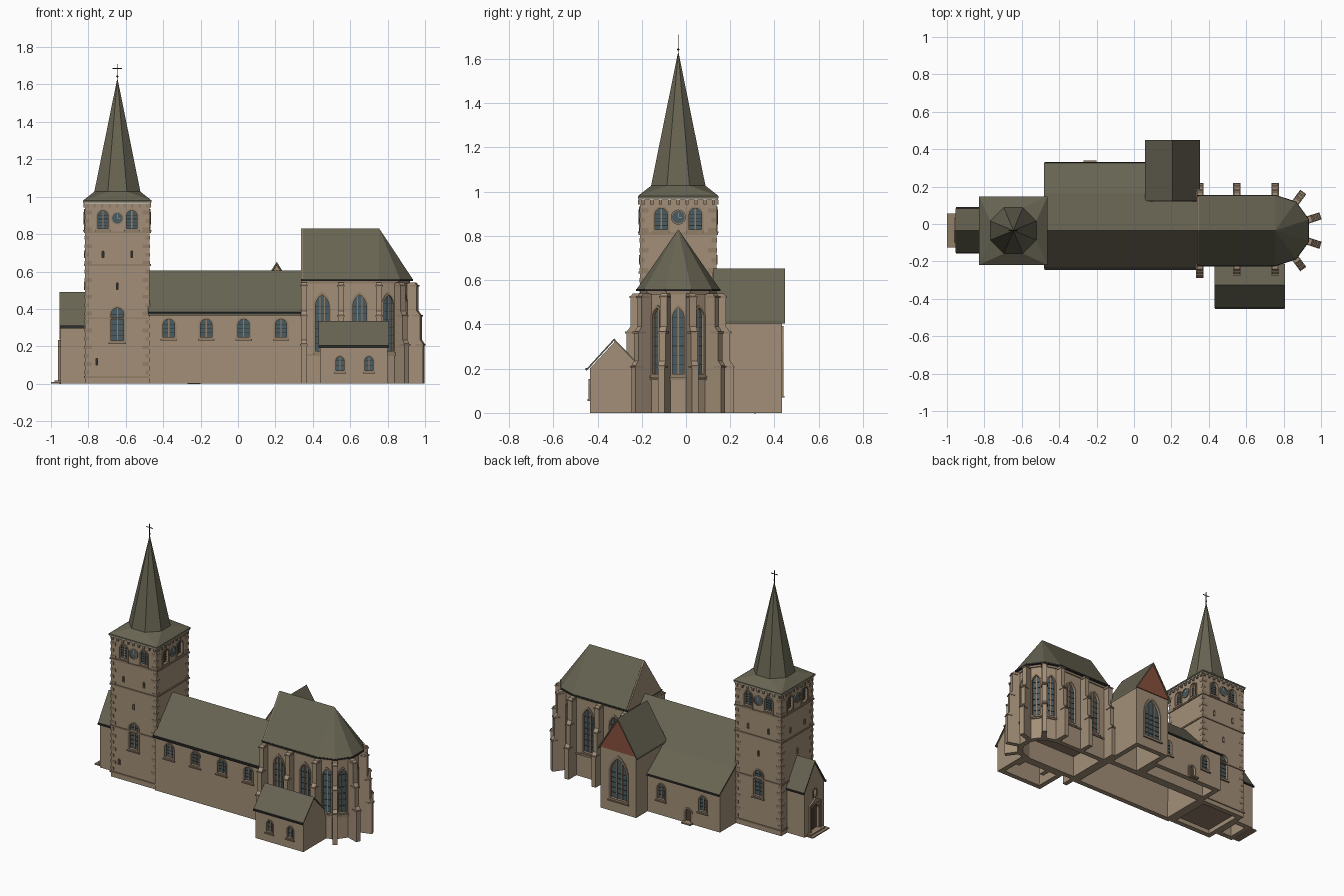
import bpy, bmesh, math
from mathutils import Vector

if "Cube" in bpy.data.objects:
    bpy.data.objects.remove(bpy.data.objects["Cube"])

def lin(r, g, b):
    return tuple((c / 255 / 12.92) if c < 11 else ((c / 255 + .055) / 1.055) ** 2.4 for c in (r, g, b)) + (1,)

MATS = {}
for name, rgb in {"wall_stone": (163, 143, 120), "trim_stone": (146, 126, 105), "roof_slate": (103, 100, 82),
                  "brick_red": (136, 80, 60), "glass_blue": (74, 92, 98), "iron_dark": (44, 46, 44),
                  "door_wood": (84, 68, 52), "pale_cornice": (190, 182, 168)}.items():
    MATS[name] = bpy.data.materials.new(name)
    MATS[name].diffuse_color = lin(*rgb)

CY = -0.035                      # common centre line of tower, nave and choir
TX = -0.645                      # tower centre
AX = 0.755                       # apse centre
PARTS, BODIES = {}, []

def part(name, mat):
    return PARTS.setdefault(name, (bmesh.new(), mat))[0]

def prism(bm, pts, vec, bottom=True):
    """Loop of points extruded along a vector; bottom=False leaves faces on the ground open."""
    a = [bm.verts.new(p) for p in pts]
    b = [bm.verts.new(Vector(p) + Vector(vec)) for p in pts]
    faces = [a, b[::-1]] + [[a[i - 1], a[i], b[i], b[i - 1]] for i in range(len(a))]
    for f in faces:
        if bottom or any(v.co.z > 1e-4 for v in f):
            bm.faces.new(f)

def box(bm, x0, x1, y0, y1, z0, z1):
    prism(bm, [(x0, y0, z0), (x1, y0, z0), (x1, y1, z0), (x0, y1, z0)], (0, 0, z1 - z0))

def hull(bm, pts):
    bmesh.ops.convex_hull(bm, input=[bm.verts.new(p) for p in pts])

def along(bm, axis, prof, a, b, bottom=True):
    if axis == 'x':
        prism(bm, [(a, t, z) for t, z in prof], (b - a, 0, 0), bottom)
    else:
        prism(bm, [(t, a, z) for t, z in prof], (0, b - a, 0), bottom)

def body(name, axis, prof, a, b):
    along(part(name, "wall_stone"), axis, prof, a, b, False)
    BODIES.append(name)

def slab(name, axis, line, a, b, th=0.014):
    along(part(name, "roof_slate"), axis, line + [(t, z - th) for t, z in line[::-1]], a, b)

def loc(F, u, v, d):
    x, y, z, a = F
    return Vector((x + d * math.cos(a) - u * math.sin(a), y + d * math.sin(a) + u * math.cos(a), z + v))

def arch(w, h, pointed, g=0, n=7):
    """Round or pointed opening outline, grown by g."""
    W, s = w / 2 + g, h - (.866 * w if pointed else w / 2)
    if pointed:
        arc = [(-W + 2 * W * math.cos(t), s + 2 * W * math.sin(t)) for t in (math.pi / 3 * i / n for i in range(n + 1))]
    else:
        arc = [(W * math.cos(t), s + W * math.sin(t)) for t in (math.pi / 2 * i / n for i in range(n + 1))]
    return [(-W, -g), (W, -g)] + arc + [(-u, v) for u, v in arc[-2::-1]]

def plate(bm, F, prof, d0, d1):
    prism(bm, [loc(F, u, v, d0) for u, v in prof], loc(F, 0, 0, d1) - loc(F, 0, 0, d0))

def ring(bm, F, outer, inner, d0, d1):
    L = [[bm.verts.new(loc(F, u, v, d)) for u, v in p] for p, d in
         ((outer, d0), (outer, d1), (inner, d1), (inner, d0))]
    for k in range(4):
        A, B = L[k], L[(k + 1) % 4]
        for i in range(len(A)):
            bm.faces.new((A[i - 1], A[i], B[i], B[i - 1]))

def rect(u0, u1, v0, v1):
    return [(u0, v0), (u1, v0), (u1, v1), (u0, v1)]

def window(owner, x, y, z, deg, w, h, pointed=False, mull=1, bars=2, g=0.01, fill="glass_blue"):
    """Recessed opening with pane, bars, surround and sill."""
    F = (x, y, z, math.radians(deg))
    plate(part("cutter", "wall_stone"), F, arch(w, h, pointed), -.018, .02)
    plate(part(owner + ("_glass" if fill == "glass_blue" else "_doors"), fill), F, arch(w, h, pointed), -.019, -.014)
    ring(part(owner + "_surrounds", "trim_stone"), F, arch(w, h, pointed, g), arch(w, h, pointed), -.004, .005)
    W, s = w / 2, h - (.866 * w if pointed else w / 2)
    for k in range(mull):
        u = -W + w * (k + 1) / (mull + 1)
        top = s + (math.sqrt(4 * W * W - (abs(u) + W) ** 2) if pointed else math.sqrt(W * W - u * u))
        plate(part(owner + "_mullions", "trim_stone"), F, rect(u - .003, u + .003, 0, top), -.015, -.009)
    for k in range(bars):
        v = s * (k + 1) / bars
        plate(part(owner + "_window_bars", "iron_dark"), F, rect(-W, W, v - .0015, v + .0015), -.015, -.011)
    if bars:
        plate(part(owner + "_sills", "trim_stone"), F, rect(-W - g - .004, W + g + .004, -g - .008, -g), -.004, .01)

# ---- tower ----
T = 0.173
body("tower_walls", 'x', [(CY - T, 0), (CY + T, 0), (CY + T, .968), (CY - T, .968)], TX - T, TX + T)
for i, z in enumerate((.03, .345, .63, .805)):
    e = T + .006
    box(part("tower_string_courses", "trim_stone"), TX - e, TX + e, CY - e, CY + e, z, z + .01)
e = T + .007
box(part("tower_cornice", "pale_cornice"), TX - e, TX + e, CY - e, CY + e, .962, .972)
for deg in (0, 90, 180, 270):
    a = math.radians(deg)
    F = (TX + T * math.cos(a), CY + T * math.sin(a), 0, a)
    at = lambda u: loc(F, u, 0, 0)[:2]
    for u in (-.077, .077):
        window("belfry", *at(u), .83, deg, .055, .095, False, 1, 4, .009)
        if deg:
            window("tower_slit", *at(u), .675, deg, .009, .035, False, 0, 0, .003, "iron_dark")
    if deg:
        window("tower_slit", *at(0), .505, deg, .009, .035, False, 0, 0, .003, "iron_dark")
    if deg in (90, 270):
        window("tower", *at(0), .23, deg, .066, .175, False, 1, 5)
    # clock, corbels and quoins on each side
    circ = lambda r: [(r * math.cos(t), .885 + r * math.sin(t)) for t in (math.tau * i / 20 for i in range(20))]
    plate(part("clock_dials", "glass_blue"), F, circ(.028), 0, .004)
    ring(part("clock_rims", "trim_stone"), F, circ(.034), circ(.028), 0, .007)
    plate(part("clock_hands", "pale_cornice"), F, rect(-.0015, .0015, .885, .907), .004, .006)
    plate(part("clock_hands", "pale_cornice"), F, rect(0, .016, .8835, .8865), .004, .006)
    for k in range(9):
        u = -.16 + .04 * k
        plate(part("tower_corbels", "trim_stone"), F, rect(u - .007, u + .007, .942, .962), 0, .008)
    for k in range(20):
        z, l = .05 + .045 * k, .022 + .016 * (k % 2)
        for s in (-1, 1):
            plate(part("tower_quoins", "trim_stone"), F, rect(min(s * T, s * (T - l)), max(s * T, s * (T - l)), z, z + .02), 0, .002)
window("tower_slit", TX - .11, CY - T, .10, 270, .01, .035, False, 0, 0, .003, "iron_dark")

# flared spire with finial cross
E, R8 = .183, .123 / math.cos(math.pi / 8)
octa = [(TX + R8 * math.cos(t), CY + R8 * math.sin(t), 1.027) for t in (math.pi / 8 + math.pi / 4 * i for i in range(8))]
eave = [(TX + sx * E, CY + sy * E, z) for sx in (-1, 1) for sy in (-1, 1) for z in (.97, .98)]
hull(part("spire_flare", "roof_slate"), eave + octa)
hull(part("spire", "roof_slate"), octa + [(TX, CY, 1.635)])
fin = part("finial_cross", "iron_dark")
box(fin, TX - .002, TX + .002, CY - .002, CY + .002, 1.61, 1.71)
box(fin, TX - .025, TX + .025, CY - .002, CY + .002, 1.683, 1.687)
hull(fin, [(TX + .007 * a, CY + .007 * b, 1.643 + .008 * c) for a, b, c in
           ((1, 0, 0), (-1, 0, 0), (0, 1, 0), (0, -1, 0), (0, 0, 1), (0, 0, -1))])

# ---- west porch ----
body("porch_walls", 'x', [(-.14, 0), (.072, 0), (.072, .305), (CY, .475), (-.14, .305)], -.95, -.80)
slab("porch_roof", 'x', [(-.152, .31), (CY, .49), (.084, .31)], -.955, -.80)
window("porch", -.95, CY, .015, 180, .085, .17, False, 1, 0, .016, "door_wood")
window("porch", -.95, CY, .245, 180, .03, .05, False, 0, 0, .008)
hood = part("porch_door_hood", "trim_stone")
for y in (-.095, .015):
    box(hood, -.962, -.95, y, y + .012, 0, .2)
along(hood, 'x', [(-.1, .2), (.032, .2), (CY, .235)], -.962, -.95)
for i in range(2):
    box(part("porch_steps", "trim_stone"), -1 + .02 * i, -.94, -.125 + .012 * i, .055 - .012 * i, .008 * i, .008 + .008 * i)

# ---- nave and north aisle ----
body("nave_walls", 'x', [(-.218, 0), (.15, 0), (.15, .375), (CY, .592), (-.218, .375)], -.475, .345)
slab("nave_roof", 'x', [(-.237, .38), (CY, .605), (.167, .38)], -.48, .34)
body("aisle_walls", 'x', [(.14, 0), (.312, 0), (.312, .262), (.14, .378)], -.475, .08)
slab("aisle_roof", 'x', [(.16, .386), (.325, .264)], -.48, .07)
for x in (-.37, -.17, .03, .23):
    window("nave", x, -.218, .25, 270, .06, .095, False, 1, 3)
for x in (-.345, -.03):
    window("aisle", x, .312, .11, 90, .055, .1, False, 1, 3)
window("aisle", -.235, .312, .01, 90, .045, .085, False, 0, 0, .012, "door_wood")
box(part("aisle_door_step", "trim_stone"), -.27, -.2, .31, .34, 0, .01)

# ---- north transept ----
body("transept_walls", 'y', [(.073, 0), (.342, 0), (.342, .42), (.207, .635), (.073, .42)], .12, .435)
slab("transept_roof", 'y', [(.06, .418), (.207, .652), (.354, .418)], .122, .448)
along(part("transept_gable_brick", "brick_red"), 'y', [(.073, .42), (.342, .42), (.207, .638)], .435, .441)
window("transept", .207, .435, .09, 90, .125, .28, True, 2, 5, .013)

# ---- choir with five-sided apse ----
def apse(r, x0, z):
    a = [math.radians(-90 + 36 * i) for i in range(6)]
    return [(x0, CY - r, z)] + [(AX + r * math.cos(t), CY + r * math.sin(t), z) for t in a] + [(x0, CY + r, z)]

RW = .167
prism(part("choir_walls", "wall_stone"), apse(RW, .34, 0), (0, 0, .555), False)
BODIES.append("choir_walls")
prism(part("choir_bands", "trim_stone"), apse(RW + .007, .338, .148), (0, 0, .01))
prism(part("choir_bands", "trim_stone"), apse(RW + .007, .338, .535), (0, 0, .015))
prism(part("choir_gutter", "iron_dark"), apse(.191, .337, .55), (0, 0, .01))
roof = part("choir_roof", "roof_slate")
hull(roof, apse(.188, .345, .56) + [(.345, CY, .83), (AX, CY, .83)])
along(part("choir_west_gable", "wall_stone"), 'x', [(CY - .186, .555), (CY + .186, .555), (CY, .829)], .337, .346)
for x in (.45, .65):
    for deg, s in ((90, 1), (270, -1)):
        window("choir", x, CY + s * RW, .175, deg, .072, .3, True, 2, 6)
for deg in (-72, -36, 0, 36, 72):
    t, ap = math.radians(deg), RW * math.cos(math.radians(18))
    window("choir", AX + ap * math.cos(t), CY + ap * math.sin(t), .175, deg, .052, .3, True, 1, 6, .008)
stepped = [(.14, 0), (.25, 0), (.25, .215), (.235, .235), (.235, .365), (.216, .39), (.216, .525), (.205, .54), (.14, .54)]
for x, deg in [(AX, d) for d in (-90, -54, -18, 18, 54, 90)] + [(x, d) for x in (.352, .55) for d in (-90, 90)]:
    F = (x, CY, 0, math.radians(deg))
    prism(part("choir_buttresses", "wall_stone"), [loc(F, -.016, z, r) for r, z in stepped],
          loc(F, .016, 0, 0) - loc(F, -.016, 0, 0))
    for r, z in ((.25, .205), (.235, .36), (.216, .52)):
        plate(part("buttress_caps", "trim_stone"), F, rect(-.02, .02, z, z + .008), r - .04, r + .005)

# ---- south sacristy ----
body("sacristy_walls", 'x', [(-.435, 0), (-.19, 0), (-.19, .19), (-.322, .322), (-.435, .2)], .438, .8)
slab("sacristy_roof", 'x', [(-.449, .2), (-.325, .336), (-.215, .222)], .43, .806, .01)
for x in (.545, .70):
    window("sacristy", x, -.435, .07, 270, .042, .075, False, 1, 2, .008)

# ---- eaves gutters ----
gut = part("eaves_gutters", "iron_dark")
for x0, x1, y, z in ((-.478, .338, -.24, .378), (-.478, .06, .326, .258), (.432, .804, -.45, .198),
                     (-.953, -.82, -.154, .304), (-.953, -.82, .085, .304)):
    box(gut, x0, x1, y - .005, y + .005, z - .005, z + .006)

# ---- turn parts into objects, hollow the walls and cut the openings ----
OBJ = {}
for name, (bm, mat) in PARTS.items():
    bmesh.ops.recalc_face_normals(bm, faces=bm.faces)
    me = bpy.data.meshes.new(name)
    bm.to_mesh(me)
    bm.free()
    me.materials.append(MATS[mat])
    OBJ[name] = bpy.data.objects.new(name, me)
    bpy.context.collection.objects.link(OBJ[name])
OBJ["cutter"].hide_render = True
for name in BODIES:
    sol = OBJ[name].modifiers.new("thickness", 'SOLIDIFY')
    sol.thickness, sol.offset, sol.use_even_offset = .035, -1, True
    cut = OBJ[name].modifiers.new("openings", 'BOOLEAN')
    cut.operation, cut.solver, cut.object = 'DIFFERENCE', 'EXACT', OBJ["cutter"]
bpy.context.view_layer.update()
dg = bpy.context.evaluated_depsgraph_get()
baked = {n: bpy.data.meshes.new_from_object(OBJ[n].evaluated_get(dg)) for n in BODIES}
for n, me in baked.items():
    OBJ[n].modifiers.clear()
    OBJ[n].data = me
bpy.data.objects.remove(OBJ["cutter"])

for m in bpy.data.materials:
    if m.users and not m.is_grease_pencil:
        m.use_nodes = True
        m.node_tree.nodes["Principled BSDF"].inputs["Base Color"].default_value = m.diffuse_color
